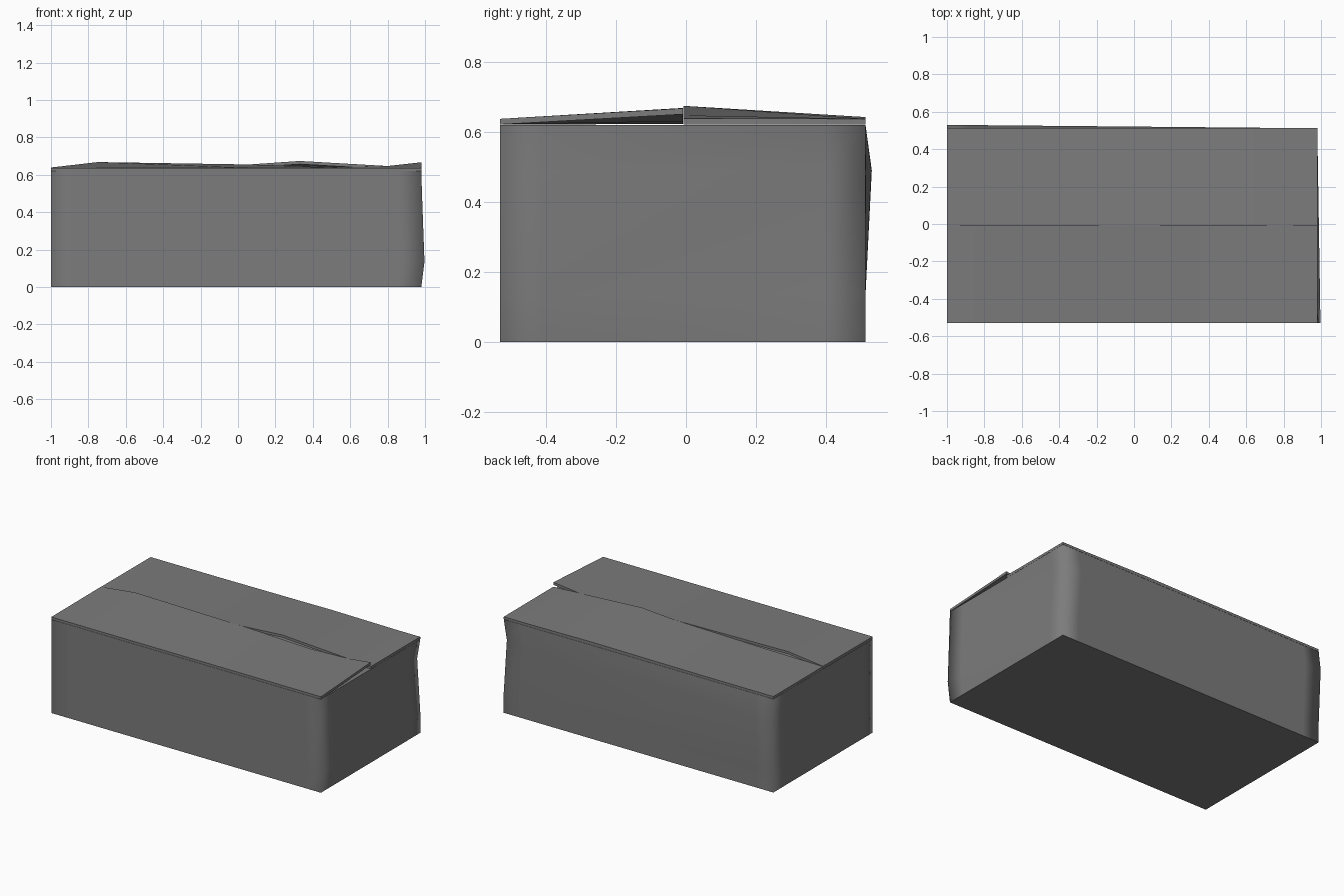
import bpy

if "Cube" in bpy.data.objects:
    bpy.data.objects.remove(bpy.data.objects["Cube"])

card = bpy.data.materials.new("dark_card")
card.diffuse_color = (0.2, 0.2, 0.2, 1)
card.use_nodes = True
card.node_tree.nodes["Principled BSDF"].inputs["Base Color"].default_value = card.diffuse_color


def make(name, rings, angle=0.6, soft_sides=False):
    """Join equal rings of points into a closed solid."""
    n, m = len(rings), len(rings[0])
    verts = [p for r in rings for p in r]
    faces = [tuple(reversed(range(m))), tuple(m * (n - 1) + k for k in range(m))]
    for i in range(n - 1):
        for k in range(m):
            a, b = m * i + k, m * i + (k + 1) % m
            faces.append((a, b, b + m, a + m))
    mesh = bpy.data.meshes.new(name)
    mesh.from_pydata(verts, [], faces)
    mesh.materials.append(card)
    obj = bpy.data.objects.new(name, mesh)
    bpy.context.collection.objects.link(obj)
    bpy.ops.object.select_all(action='DESELECT')
    obj.select_set(True)
    bpy.context.view_layer.objects.active = obj
    bpy.ops.object.mode_set(mode='EDIT')
    bpy.ops.mesh.select_all(action='SELECT')
    bpy.ops.mesh.normals_make_consistent(inside=False)
    bpy.ops.object.mode_set(mode='OBJECT')
    if soft_sides:
        # walls blend round the corners; only top and bottom rims are crisp
        bpy.ops.object.shade_smooth()
        for e in mesh.edges:
            a, b = e.vertices
            e.use_edge_sharp = a // m == b // m and a // m in (0, n - 1)
    else:
        bpy.ops.object.shade_smooth_by_angle(angle=angle)
    return obj


L, R, F, B, TOP = -1.0, 0.98, -0.53, 0.512, 0.62


def ring(corners, z, inset=0.12):
    """Outline through four corners with extra points beside each one."""
    pts = []
    for k in range(4):
        (ax, ay), (bx, by) = corners[k], corners[(k + 1) % 4]
        f = inset / (abs(bx - ax) + abs(by - ay))
        for t in (0, f, 1 - f):
            pts.append((ax + (bx - ax) * t, ay + (by - ay) * t, z))
    return pts


# carton body: some corners crumpled in or out
rings = []
for z, right_front, right_back, back_left in (
        (0.0, R, R, B), (0.135, 0.997, R, B),
        (0.49, 0.984, 0.957, 0.53), (TOP, R, R, B)):
    rings.append(ring([(L, F), (right_front, F),
                       (right_back, B), (L, back_left)], z))
make("carton_body", rings, soft_sides=True)


# lid flaps: warped slabs, hinged at the outer edge, wavy along the seam
def flap(name, hinge_y, seam_y, wave):
    t = 0.017
    make(name, [[(x, hinge_y, TOP + 0.001), (x, seam_y, z - t),
                 (x, seam_y, z), (x, hinge_y, TOP + t + lift)]
                for x, z, lift in wave])


flap("front_flap", F, -0.009,
     [(L, 0.639, 0), (-0.75, 0.668, 0), (0.07, 0.655, 0),
      (0.55, 0.639, 0), (0.8, 0.647, 0), (R, 0.667, 0)])
flap("back_flap", B, -0.007,
     [(L, 0.638, 0), (-0.5, 0.645, 0), (0.07, 0.656, 0.003),
      (0.33, 0.674, 0.005), (0.8, 0.647, 0), (R, 0.638, 0)])
